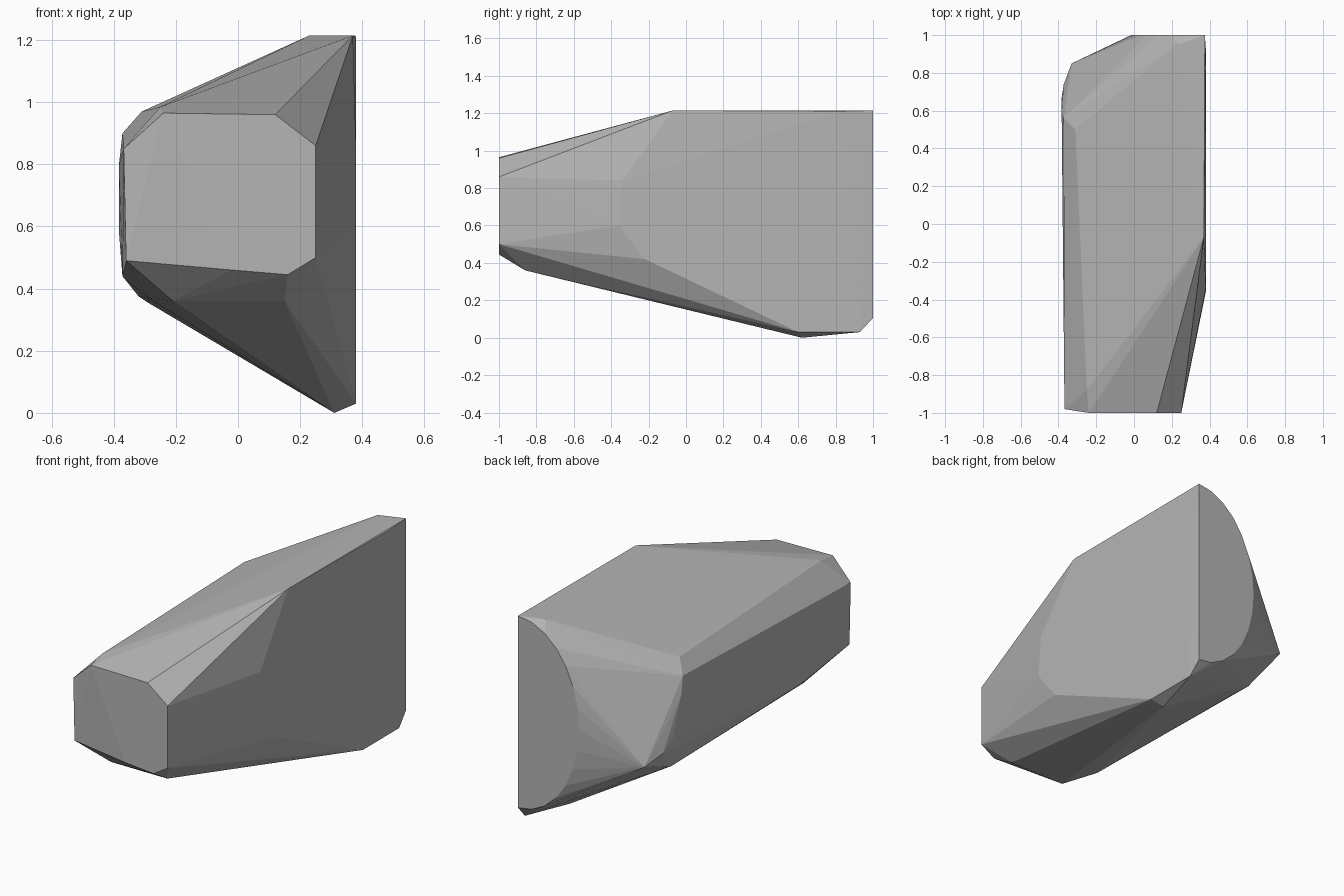
import bpy
import bmesh
import math
from mathutils import Vector

default_cube = bpy.data.objects.get("Cube")
if default_cube:
    bpy.data.objects.remove(default_cube, do_unlink=True)


def make_material(name, colour):
    material = bpy.data.materials.new(name)
    material.use_nodes = True
    material.diffuse_color = colour
    shader = material.node_tree.nodes["Principled BSDF"]
    shader.inputs["Base Color"].default_value = colour
    return material


def facet_across_x(x, profile):
    """Corners of a facet lying across x, given as (y, z) pairs."""
    return [Vector((x, y, z)) for y, z in profile]


def facet_across_y(y, profile):
    """Corners of a facet lying across y, given as (x, z) pairs."""
    return [Vector((x, y, z)) for x, z in profile]


def half_ellipse(centre_x, centre_z, width, half_height, steps):
    """Profile bulging towards -x from a straight vertical edge."""
    profile = []
    for step in range(steps + 1):
        angle = math.pi * step / steps
        profile.append((centre_x - width * math.sin(angle),
                        centre_z + half_height * math.cos(angle)))
    return profile


def build_hull(name, points, material):
    bm = bmesh.new()
    for point in points:
        bm.verts.new(point)
    result = bmesh.ops.convex_hull(bm, input=bm.verts[:], use_existing_faces=False)
    spare = set(result["geom_interior"]) | set(result["geom_unused"])
    spare_verts = [v for v in spare if isinstance(v, bmesh.types.BMVert) and v.is_valid]
    bmesh.ops.delete(bm, geom=spare_verts, context="VERTS")
    bmesh.ops.recalc_face_normals(bm, faces=bm.faces[:])
    mesh = bpy.data.meshes.new(name)
    bm.to_mesh(mesh)
    bm.free()
    mesh.materials.append(material)
    stone = bpy.data.objects.new(name, mesh)
    bpy.context.collection.objects.link(stone)
    return stone


points = []

# Blunt front end, with its left-hand corners set slightly back
points += facet_across_y(-1, [(-0.24, 0.965), (0.12, 0.96), (0.25, 0.86),
                              (0.25, 0.5), (0.16, 0.445), (-0.02, 0.46)])
points += facet_across_y(-0.98, [(-0.36, 0.49), (-0.355, 0.84), (-0.368, 0.85)])

# Chamfer under the front end
points += facet_across_y(-0.86, [(-0.21, 0.36), (0.15, 0.36)])

# Rounded back face
points += facet_across_y(1, half_ellipse(0.375, 0.66, 0.39, 0.555, 14))

# Broad flat side
points += facet_across_x(0.38, [(0.83, 1.21), (-0.34, 0.84), (-0.36, 0.6),
                                (-0.22, 0.42), (0.6, 0.03), (0.93, 0.03)])

# Top slope corners
points += [Vector((0.37, -0.07, 1.215)), Vector((0.23, 0.95, 1.215)),
           Vector((-0.31, 0.5, 0.97)), Vector((-0.25, -0.88, 0.985))]

# Narrow rounded side, from its upper edge round to the rear corner
points += facet_across_x(-0.372, [(0.56, 0.9), (-0.52, 0.44), (0.74, 0.52)])
points += facet_across_x(-0.383, [(0.59, 0.8), (0.62, 0.7), (0.67, 0.58)])
points.append(Vector((-0.33, 0.85, 0.47)))

# Underside ridge and lowest corner
points += facet_across_x(-0.29, [(-0.66, 0.37), (0.45, 0.355)])
points += [Vector((-0.32, 0.59, 0.375)), Vector((0.31, 0.62, 0))]

grey = make_material("stone grey", (0.46, 0.46, 0.46, 1))
build_hull("faceted_stone", points, grey)
